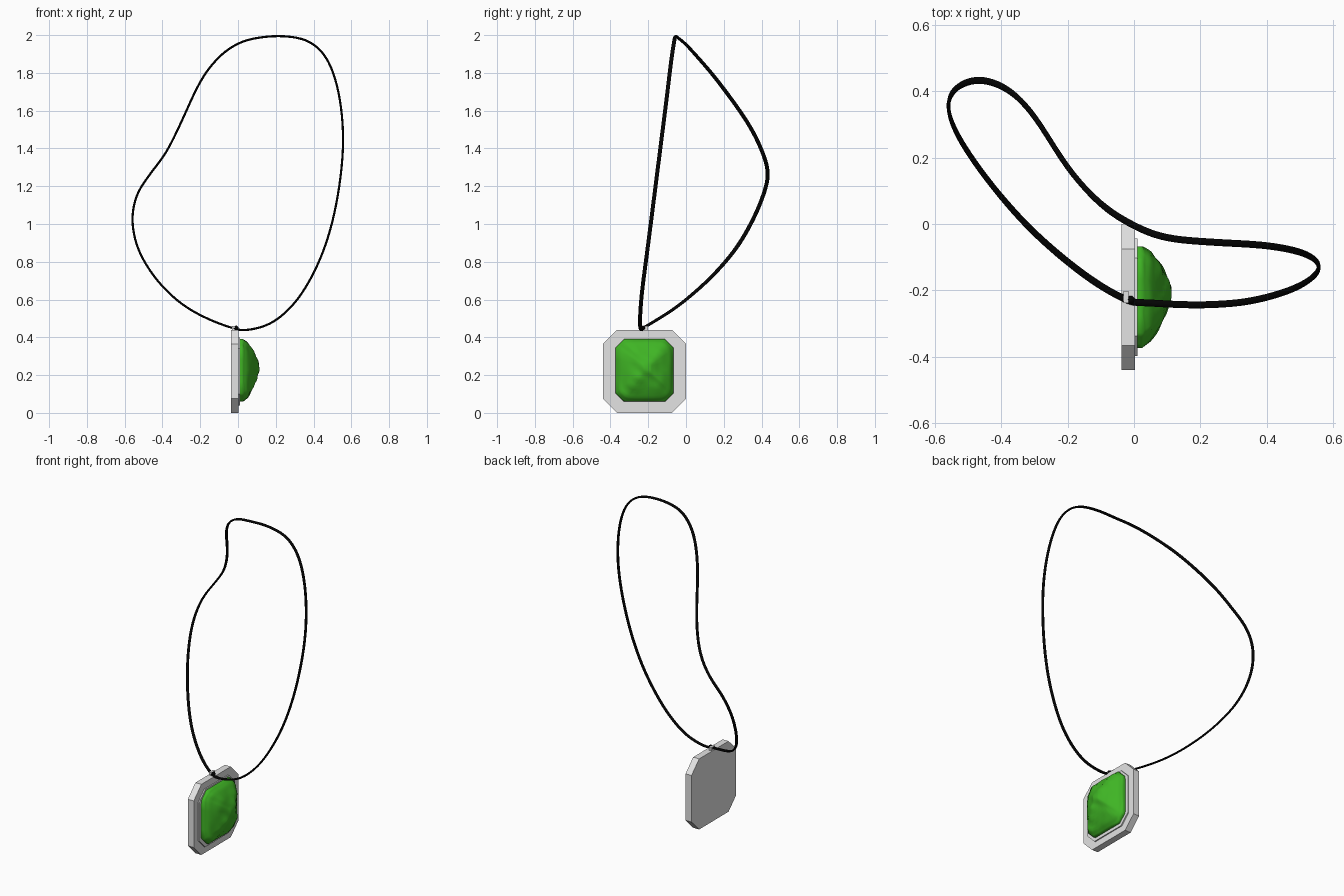
import bpy, bmesh, math
from mathutils import Vector

default = bpy.data.objects.get("Cube")
if default:
    bpy.data.objects.remove(default, do_unlink=True)

MID_Y, MID_Z = -0.22, 0.22


def material(name, colour):
    mat = bpy.data.materials.new(name)
    mat.use_nodes = True
    mat.diffuse_color = (*colour, 1)
    mat.node_tree.nodes["Principled BSDF"].inputs["Base Color"].default_value = (*colour, 1)
    return mat


silver = material("silver", (0.77, 0.77, 0.77))
green = material("green gem", (0.05, 0.46, 0.018))
black = material("black cord", (0.001, 0.001, 0.001))


def make_object(name, bm, mat, smooth_angle=None):
    bmesh.ops.recalc_face_normals(bm, faces=bm.faces)
    mesh = bpy.data.meshes.new(name)
    bm.to_mesh(mesh)
    bm.free()
    mesh.materials.append(mat)
    obj = bpy.data.objects.new(name, mesh)
    bpy.context.scene.collection.objects.link(obj)
    if smooth_angle:
        bpy.ops.object.select_all(action="DESELECT")
        obj.select_set(True)
        bpy.context.view_layer.objects.active = obj
        bpy.ops.object.shade_smooth_by_angle(angle=math.radians(smooth_angle))


def octagon(x, half_y, half_z, cut, shift=(0, 0)):
    """Rectangle with clipped corners, facing +x."""
    a, b = half_y - cut, half_z - cut
    outline = [(half_y, -b), (half_y, b), (a, half_z), (-a, half_z),
               (-half_y, b), (-half_y, -b), (-a, -half_z), (a, -half_z)]
    return [Vector((x, MID_Y + shift[0] + y, MID_Z + shift[1] + z)) for y, z in outline]


def loft(bm, rings, closed=False):
    """Skin a list of equally sized rings of points, capping open ends."""
    loops = [[bm.verts.new(p) for p in ring] for ring in rings]
    pairs = list(zip(loops, loops[1:]))
    if closed:
        pairs.append((loops[-1], loops[0]))
    for low, high in pairs:
        for i in range(len(low)):
            j = (i + 1) % len(low)
            bm.faces.new((low[i], low[j], high[j], high[i]))
    if not closed:
        bm.faces.new(loops[0])
        bm.faces.new(loops[-1])


# Backing plate of the pendant
bm = bmesh.new()
loft(bm, [octagon(-0.038, 0.22, 0.22, 0.075), octagon(0.003, 0.22, 0.22, 0.075)])
make_object("pendant_plate", bm, silver)

# Raised rim around the stone
bm = bmesh.new()
loft(bm, [octagon(x, half, half + 0.003, cut) for x, half, cut in
          ((-0.01, 0.177, 0.06), (0.01, 0.177, 0.06), (0.01, 0.157, 0.053), (-0.01, 0.157, 0.053))],
     closed=True)
make_object("pendant_rim", bm, silver)

# Domed, slightly uneven stone
bm = bmesh.new()
steps = ((-0.005, 1), (0.025, 1), (0.05, 0.89), (0.08, 0.59), (0.1, 0.32), (0.109, 0.14))
loft(bm, [octagon(x, 0.153 * s, 0.166 * s, 0.045 * s, (0.015 * (1 - s), 0.005 + 0.015 * (1 - s)))
          for x, s in steps])
bmesh.ops.triangulate(bm, faces=[f for f in bm.faces if len(f.verts) > 4])
bmesh.ops.subdivide_edges(bm, edges=bm.edges, cuts=3, use_grid_fill=True)
crown = [v for v in bm.verts if v.co.x > 0.026]
for _ in range(2):
    bmesh.ops.smooth_vert(bm, verts=crown, factor=0.5,
                          use_axis_x=True, use_axis_y=True, use_axis_z=True)
for v in crown:
    v.co.x += 0.004 * math.sin(45 * v.co.y + 1) * math.cos(38 * v.co.z)
    v.co.x += 0.002 * math.sin(90 * v.co.z + 60 * v.co.y)
make_object("gem", bm, green, 60)

# Small bail on the top edge
bm = bmesh.new()
bmesh.ops.create_cube(bm, size=1)
for v in bm.verts:
    v.co = Vector((v.co.x * 0.016 - 0.024, v.co.y * 0.036 + MID_Y, v.co.z * 0.02 + 0.449))
make_object("bail", bm, silver)

# Cord path, once around the neck
path = [Vector(p) for p in (
    (-0.02, -0.23, 0.447), (0.04, -0.237, 0.438), (0.15, -0.243, 0.463), (0.25, -0.242, 0.53),
    (0.35, -0.232, 0.65), (0.45, -0.206, 0.85), (0.52, -0.174, 1.1), (0.557, -0.136, 1.4),
    (0.54, -0.103, 1.66), (0.48, -0.079, 1.86), (0.38, -0.063, 1.965), (0.24, -0.055, 1.995),
    (0.1, -0.042, 1.985), (0, -0.005, 1.955), (-0.1, 0.06, 1.885), (-0.2, 0.17, 1.755),
    (-0.3, 0.325, 1.54), (-0.38, 0.405, 1.38), (-0.465, 0.434, 1.265), (-0.535, 0.41, 1.155),
    (-0.56, 0.353, 1.02), (-0.53, 0.265, 0.87), (-0.45, 0.145, 0.73), (-0.35, 0.025, 0.62),
    (-0.25, -0.072, 0.545), (-0.13, -0.167, 0.485))]


def spline(points, cuts=6):
    """Closed smooth curve through the points, lightly relaxed."""
    out, n = [], len(points)
    for i in range(n):
        a, b, c, d = (points[(i + k) % n] for k in (-1, 0, 1, 2))
        for s in range(cuts):
            t = s / cuts
            out.append(0.5 * (2 * b + (c - a) * t + (2 * a - 5 * b + 4 * c - d) * t ** 2
                              + (3 * b - a - 3 * c + d) * t ** 3))
    for _ in range(4):
        out = [(out[i - 1] + 2 * p + out[(i + 1) % len(out)]) / 4 for i, p in enumerate(out)]
    return out


def sweep(name, points, wide, thin, sides=8):
    """Flattened oval cord, widest along y."""
    bm, rings, n = bmesh.new(), [], len(points)
    for i, p in enumerate(points):
        tangent = (points[(i + 1) % n] - points[i - 1]).normalized()
        u = Vector((0, 1, 0))
        u = (u - tangent * tangent.dot(u)).normalized()
        v = tangent.cross(u)
        angles = [math.tau * k / sides for k in range(sides)]
        rings.append([p + u * wide * math.cos(a) + v * thin * math.sin(a) for a in angles])
    loft(bm, rings, closed=True)
    make_object(name, bm, black, 60)


sweep("cord", spline(path), 0.0105, 0.0058)

# Knot where the cord meets the bail
bm = bmesh.new()
bmesh.ops.create_uvsphere(bm, u_segments=12, v_segments=8, radius=0.012)
for v in bm.verts:
    v.co += Vector((-0.01, -0.228, 0.45))
make_object("cord_knot", bm, black, 60)
